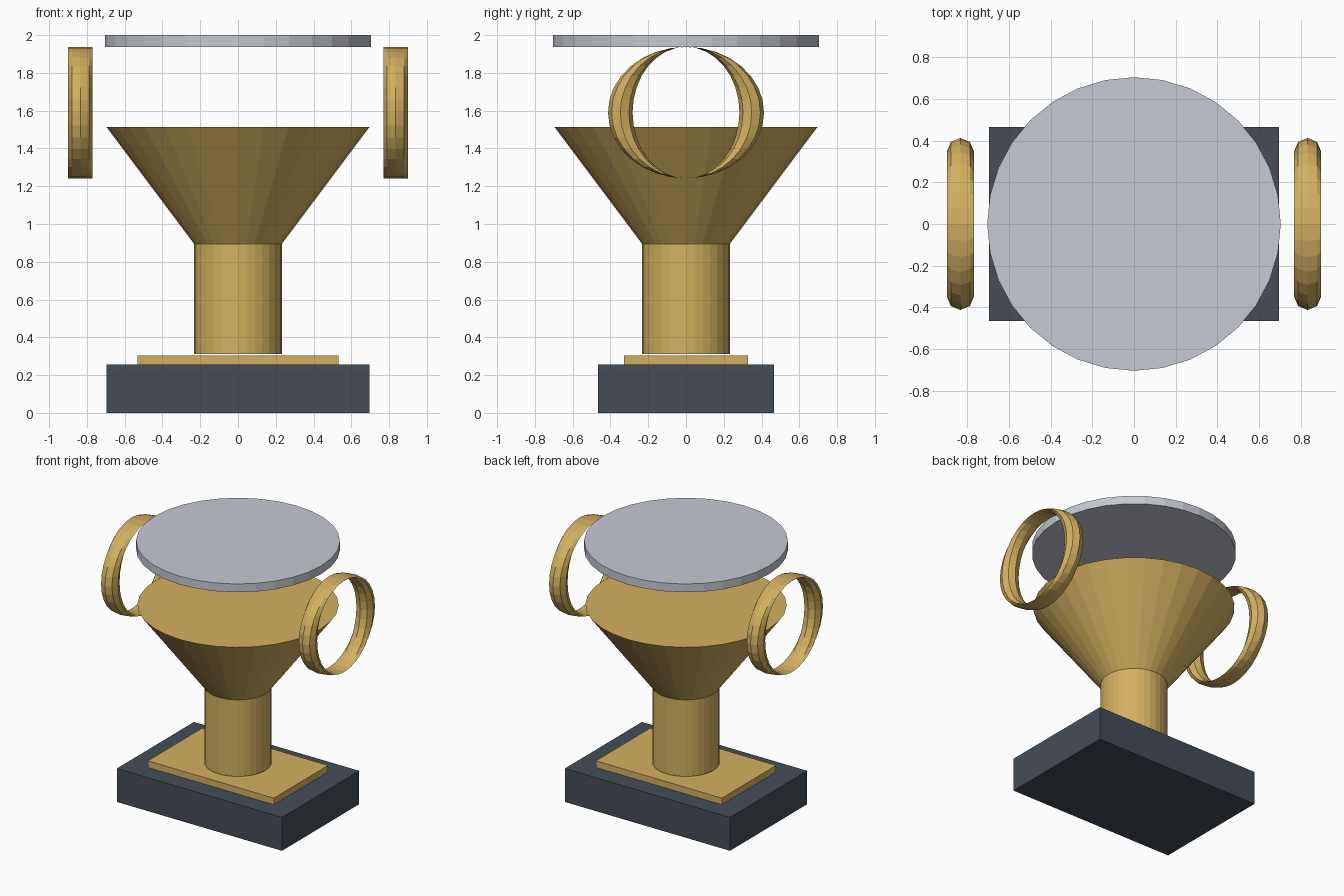
import bpy, bmesh
from math import cos, sin, tau

if "Cube" in bpy.data.objects:
    bpy.data.objects.remove(bpy.data.objects["Cube"])


def material(name, rgb):
    m = bpy.data.materials.new(name)
    lin = [((c / 255 + 0.055) / 1.055) ** 2.4 for c in rgb]
    m.diffuse_color = (*lin, 1)
    m.use_nodes = True
    m.node_tree.nodes["Principled BSDF"].inputs["Base Color"].default_value = m.diffuse_color
    return m


GOLD = material("gold", (211, 176, 96))
SILVER = material("silver", (197, 202, 210))
SLATE = material("dark slate", (67, 77, 87))


def finish(name, bm, mat):
    bmesh.ops.recalc_face_normals(bm, faces=bm.faces)
    me = bpy.data.meshes.new(name)
    bm.to_mesh(me)
    bm.free()
    me.materials.append(mat)
    ob = bpy.data.objects.new(name, me)
    bpy.context.collection.objects.link(ob)
    return ob


def box(name, half_x, half_y, z0, z1, mat):
    bm = bmesh.new()
    bmesh.ops.create_cube(bm, size=1)
    for v in bm.verts:
        v.co.x *= 2 * half_x
        v.co.y *= 2 * half_y
        v.co.z = z1 if v.co.z > 0 else z0
    return finish(name, bm, mat)


def drum(name, r0, r1, z0, z1, mat):
    bm = bmesh.new()
    bmesh.ops.create_cone(bm, cap_ends=True, segments=32,
                          radius1=r0, radius2=r1, depth=z1 - z0)
    bmesh.ops.translate(bm, verts=bm.verts, vec=(0, 0, (z0 + z1) / 2))
    return finish(name, bm, mat)


def handle(name, x, z, mat, major=0.348, minor=0.065, segs=32, sides=8):
    # Ring whose tube flattens to a thin band at its top and bottom
    bm = bmesh.new()
    rings = []
    for i in range(segs):
        a = tau * i / segs
        rings.append([bm.verts.new((x + minor * sin(tau * j / sides),
                                    (major + minor * cos(tau * j / sides)) * cos(a),
                                    z + major * sin(a)))
                      for j in range(sides)])
    for i in range(segs):
        p, q = rings[i], rings[(i + 1) % segs]
        for j in range(sides):
            k = (j + 1) % sides
            # wound outward all the way round
            bm.faces.new((p[j], q[j], q[k], p[k]))
    return finish(name, bm, mat)


# Plinth and plate
box("base", 0.697, 0.465, 0, 0.255, SLATE)
box("base_plate", 0.532, 0.327, 0.255, 0.305, GOLD)

# Stem, bowl and floating lid
drum("stem", 0.232, 0.232, 0.311, 0.895, GOLD)
drum("bowl", 0.232, 0.696, 0.895, 1.513, GOLD)
drum("lid", 0.705, 0.705, 1.937, 2.0, SILVER)

# Side handles
for side, sx in (("left", -1), ("right", 1)):
    handle(side + "_handle", sx * 0.834, 1.59, GOLD)
